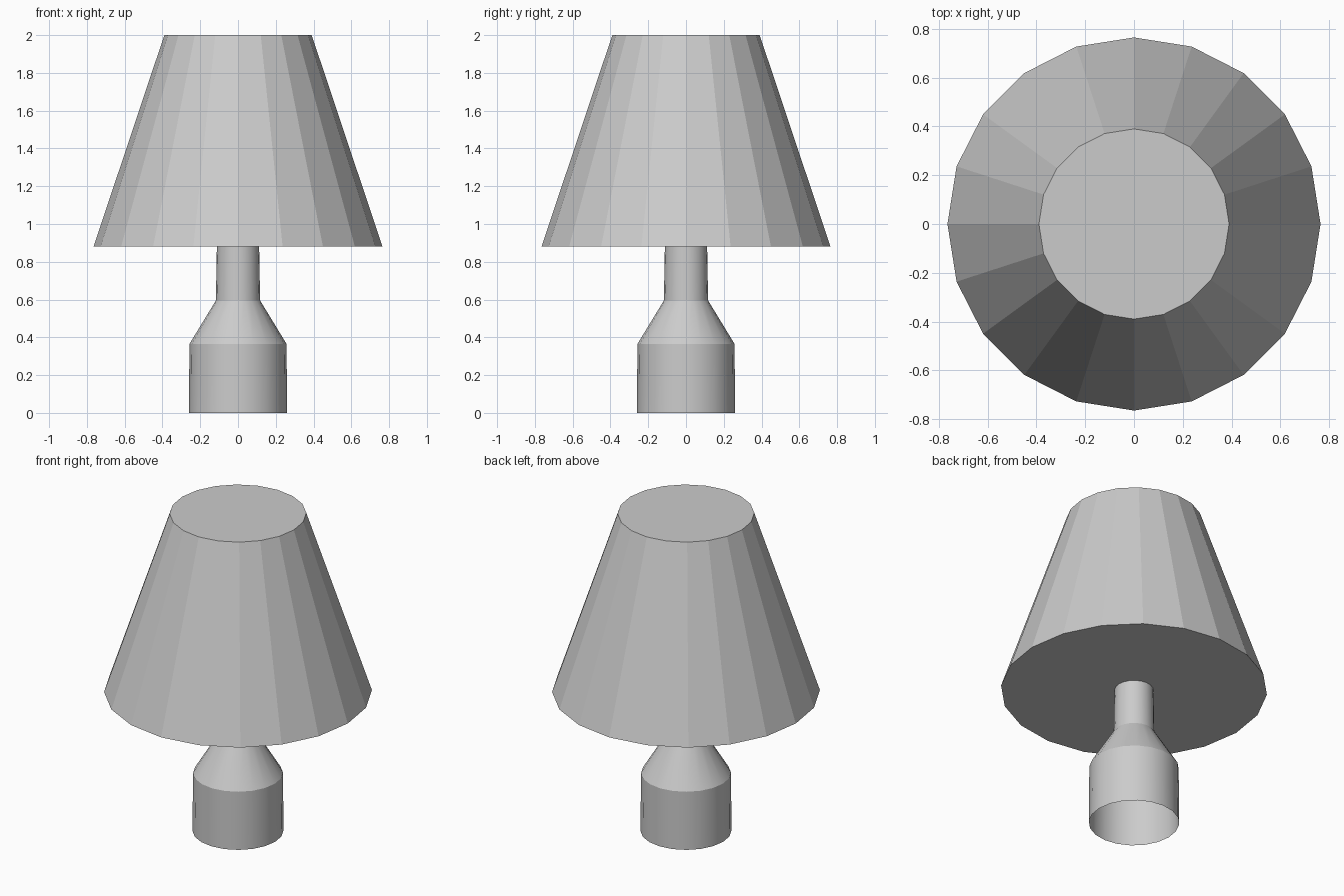
import bpy
import bmesh
from math import cos, sin, pi, radians

if "Cube" in bpy.data.objects:
    bpy.data.objects.remove(bpy.data.objects["Cube"])

SIDES = 20


def lathe(name, profile, caps=False, smooth=False):
    """Revolve (radius, z) points around the z axis."""
    bm = bmesh.new()
    rings = [[bm.verts.new((r * cos(2 * pi * i / SIDES), r * sin(2 * pi * i / SIDES), z))
              for i in range(SIDES)] for r, z in profile]
    for low, high in zip(rings, rings[1:]):
        for i in range(SIDES):
            j = (i + 1) % SIDES
            bm.faces.new((low[i], low[j], high[j], high[i]))
    if caps:
        bm.faces.new(rings[0][::-1])
        bm.faces.new(rings[-1])
    mesh = bpy.data.meshes.new(name)
    bm.to_mesh(mesh)
    bm.free()
    obj = bpy.data.objects.new(name, mesh)
    bpy.context.collection.objects.link(obj)
    if smooth:
        bpy.ops.object.select_all(action='DESELECT')
        obj.select_set(True)
        bpy.context.view_layer.objects.active = obj
        bpy.ops.object.shade_smooth_by_angle(angle=radians(28))
    return obj


# Bottle-shaped foot and stem, open underneath
lathe("lamp_base", [(0.26, 0), (0.257, 0.365), (0.117, 0.595), (0.112, 0.88)], smooth=True)

# Faceted, closed lampshade
lathe("lampshade", [(0.765, 0.88), (0.39, 2.0)], caps=True)
